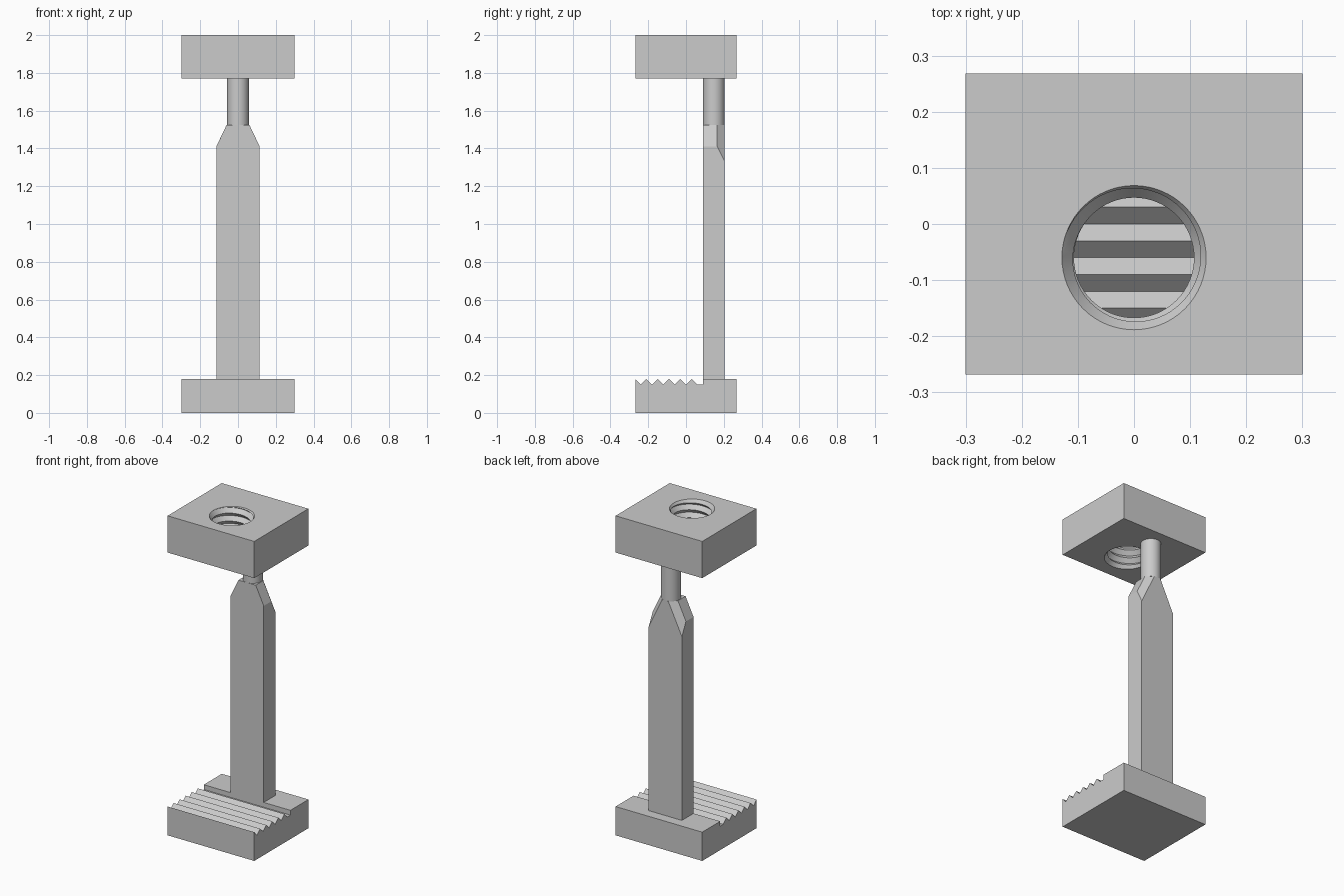
import bpy, bmesh
from math import cos, sin, pi, radians
from mathutils import Vector

if "Cube" in bpy.data.objects:
    bpy.data.objects.remove(bpy.data.objects["Cube"], do_unlink=True)

GREY = (0.6, 0.6, 0.6, 1)
grey = bpy.data.materials.new("light grey")
grey.use_nodes = True
grey.diffuse_color = GREY
grey.node_tree.nodes["Principled BSDF"].inputs["Base Color"].default_value = GREY

HALF_X, HALF_Y = 0.3, 0.268
POST_FRONT, POST_BACK = 0.09, 0.205
NECK_Z, HEAD_Z, TOP_Z = 1.525, 1.77, 2.0
HOLE_Y, MINOR, MAJOR, PITCH, CHAMFER = -0.06, 0.107, 0.1285, 0.05, 0.03


def finish(name, bm):
    bmesh.ops.recalc_face_normals(bm, faces=bm.faces)
    mesh = bpy.data.meshes.new(name)
    bm.to_mesh(mesh)
    bm.free()
    obj = bpy.data.objects.new(name, mesh)
    mesh.materials.append(grey)
    bpy.context.collection.objects.link(obj)
    return obj


def activate(obj):
    bpy.ops.object.select_all(action='DESELECT')
    obj.select_set(True)
    bpy.context.view_layer.objects.active = obj


def box(x, y0, y1, z0, z1):
    bm = bmesh.new()
    bmesh.ops.create_cube(bm, size=1)
    bmesh.ops.scale(bm, vec=(2 * x, y1 - y0, z1 - z0), verts=bm.verts)
    bmesh.ops.translate(bm, vec=(0, (y0 + y1) / 2, (z0 + z1) / 2), verts=bm.verts)
    return bm


def cone(r_low, r_high, y, z0, z1):
    bm = bmesh.new()
    bmesh.ops.create_cone(bm, cap_ends=True, segments=64, radius1=r_low,
                          radius2=r_high, depth=z1 - z0)
    bmesh.ops.translate(bm, vec=(0, y, (z0 + z1) / 2), verts=bm.verts)
    return bm


def cut(obj, cutter):
    cutter.hide_render = True
    activate(obj)
    mod = obj.modifiers.new("cut", 'BOOLEAN')
    mod.operation, mod.solver, mod.object = 'DIFFERENCE', 'EXACT', cutter
    bpy.ops.object.modifier_apply(modifier=mod.name)
    bpy.data.objects.remove(cutter, do_unlink=True)


# Base with a serrated clamping face, extruded across x
profile = [(-HALF_Y, 0), (-HALF_Y, 0.18)]
for i in range(1, 12):
    profile.append((-0.27 + 0.03 * i, 0.15 if i % 2 else 0.18))
profile += [(POST_FRONT, 0.15), (POST_FRONT, 0.18), (HALF_Y, 0.18), (HALF_Y, 0)]
bm = bmesh.new()
face = bm.faces.new([bm.verts.new((-HALF_X, y, z)) for y, z in profile])
swept = bmesh.ops.extrude_face_region(bm, geom=[face])["geom"]
bmesh.ops.translate(bm, vec=(2 * HALF_X, 0, 0),
                    verts=[v for v in swept if isinstance(v, bmesh.types.BMVert)])
finish("serrated_base", bm)

# Square post, with its shoulders and back corners sliced down to the neck
bm = box(0.115, POST_FRONT, POST_BACK, 0.18, NECK_Z)
for side in (1, -1):
    shoulder = Vector((side * 0.115, 0.165, 1.41))
    slope = Vector((side * 0.06, 0.165, NECK_Z)) - shoulder
    back = Vector((0, 0.04, -0.08))
    for other in (Vector((0, 1, 0)), back):
        normal = slope.cross(other)
        if normal.x * side < 0:
            normal.negate()
        bmesh.ops.bisect_plane(bm, geom=bm.verts[:] + bm.edges[:] + bm.faces[:],
                               plane_co=shoulder, plane_no=normal, clear_outer=True)
        bmesh.ops.holes_fill(bm, edges=[e for e in bm.edges if e.is_boundary])
finish("post", bm)

# Round neck
neck = finish("neck", cone(0.0575, 0.0575, (POST_FRONT + POST_BACK) / 2, NECK_Z, HEAD_Z))


# Helical cutter: a triangular thread wound around the hole
def thread_cutter(low, high, columns=64):
    bm = bmesh.new()
    levels = int(2 * (high - low) / PITCH) + 6
    grid = []
    for i in range(columns + 1):
        angle = 2 * pi * i / columns
        root = TOP_Z + PITCH * (i / columns - 0.5)
        column = []
        for k in range(levels):
            z = min(max(root + PITCH * (2 - levels // 2 * 2 + k + 4) / 2, low), high)
            phase = ((z - root) / PITCH) % 1
            r = MINOR + (MAJOR - MINOR) * abs(1 - 2 * phase)
            column.append(bm.verts.new((r * cos(angle), HOLE_Y + r * sin(angle), z)))
        grid.append(column)
    for a, b in zip(grid, grid[1:]):
        for k in range(levels - 1):
            bm.faces.new((a[k], b[k], b[k + 1], a[k + 1]))
    bmesh.ops.remove_doubles(bm, verts=bm.verts, dist=0.00005)
    bmesh.ops.dissolve_degenerate(bm, edges=bm.edges, dist=0.00005)
    bmesh.ops.holes_fill(bm, edges=[e for e in bm.edges if e.is_boundary])
    bmesh.ops.triangulate(bm, faces=bm.faces)
    return finish("thread_cutter", bm)


# Head block with a threaded, countersunk through hole
head = finish("head_block", box(HALF_X, -HALF_Y, HALF_Y, HEAD_Z, TOP_Z))
cut(head, thread_cutter(HEAD_Z - 0.02, TOP_Z + 0.02))
slope = (MAJOR - MINOR) / CHAMFER
wide, narrow = MAJOR + slope * 0.01, MINOR - slope * 0.01
cut(head, finish("top_countersink",
                 cone(narrow, wide, HOLE_Y, TOP_Z - CHAMFER - 0.01, TOP_Z + 0.01)))
cut(head, finish("bottom_countersink",
                 cone(wide, narrow, HOLE_Y, HEAD_Z - 0.01, HEAD_Z + CHAMFER + 0.01)))

for obj in (neck, head):
    activate(obj)
    bpy.ops.object.shade_smooth_by_angle(angle=radians(30))
